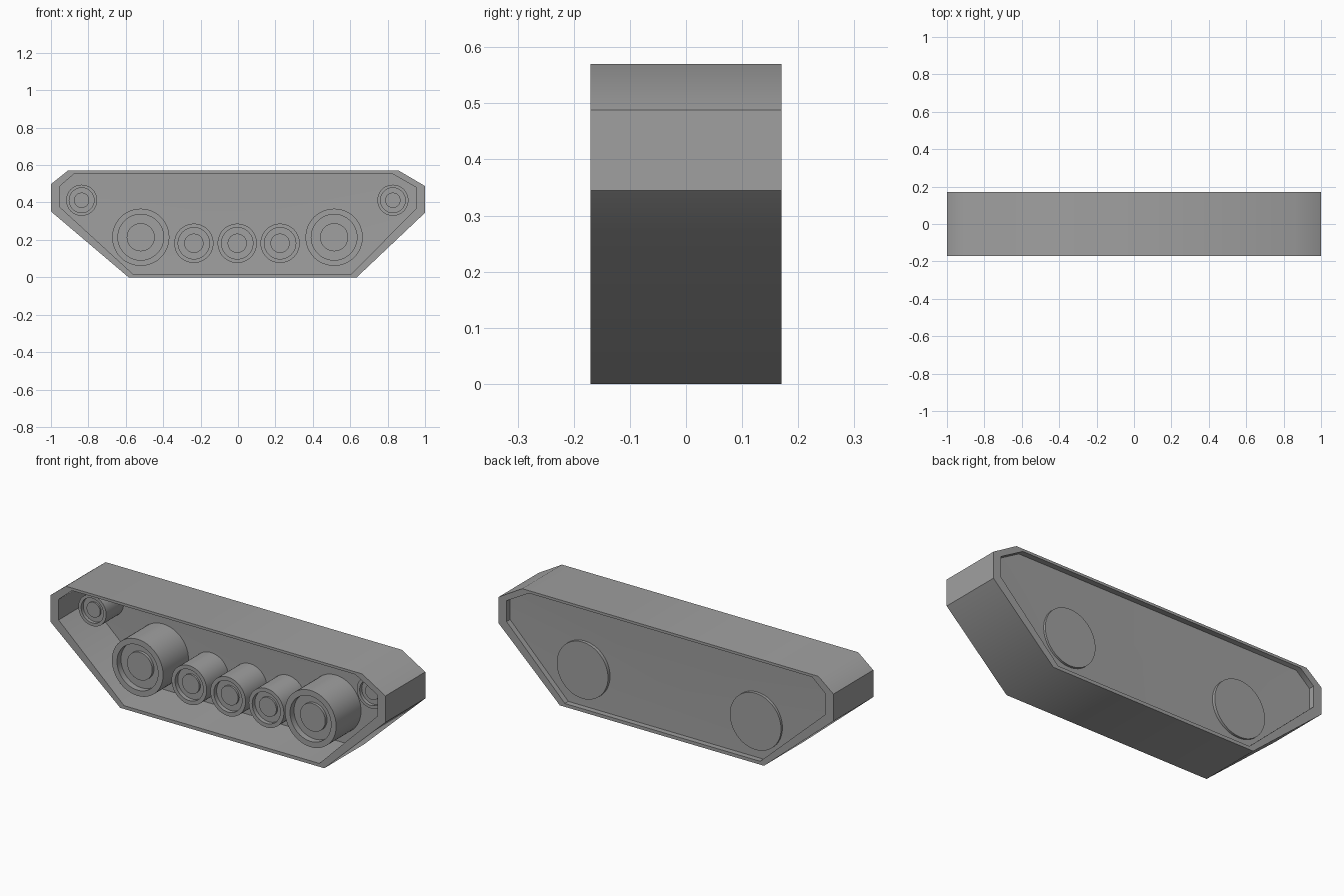
import bpy, bmesh, math

default = bpy.data.objects.get("Cube")
if default:
    bpy.data.objects.remove(default)

grey = bpy.data.materials.new("plain grey")
grey.use_nodes = True
COLOUR = (0.35, 0.35, 0.35, 1)
grey.diffuse_color = COLOUR
grey.node_tree.nodes["Principled BSDF"].inputs["Base Color"].default_value = COLOUR


def finish(bm, name, angle):
    bmesh.ops.recalc_face_normals(bm, faces=bm.faces)
    mesh = bpy.data.meshes.new(name)
    bm.to_mesh(mesh)
    bm.free()
    obj = bpy.data.objects.new(name, mesh)
    bpy.context.collection.objects.link(obj)
    mesh.materials.append(grey)
    bpy.ops.object.select_all(action='DESELECT')
    obj.select_set(True)
    bpy.context.view_layer.objects.active = obj
    bpy.ops.object.shade_smooth_by_angle(angle=math.radians(angle))
    return obj


def skin(bm, loops):
    """Join successive closed loops of points; a single point makes a fan."""
    rings = [[bm.verts.new(p) for p in loop] for loop in loops]
    for a, b in zip(rings, rings[1:]):
        n = max(len(a), len(b))
        for i in range(n):
            j = (i + 1) % n
            corners = [a[i % len(a)], a[j % len(a)], b[j % len(b)], b[i % len(b)]]
            bm.faces.new(list(dict.fromkeys(corners)))


# Track casing: outer belt, thin rim and a recessed, slightly dished web
OUTER = [(-0.585, 0), (0.635, 0), (1, 0.345), (1, 0.488),
         (0.86, 0.57), (-0.91, 0.57), (-1, 0.498), (-1, 0.352)]
INNER = [(-0.562, 0.018), (0.605, 0.018), (0.953, 0.367), (0.953, 0.48),
         (0.82, 0.556), (-0.873, 0.556), (-0.953, 0.487), (-0.953, 0.376)]
HALF, WEB_FRONT, WEB_BACK, DISH = 0.17, 0.095, 0.14, 0.015


def at(profile, y):
    return [(x, y, z) for x, z in profile]


centre = [(0, 0.3)]
bm = bmesh.new()
skin(bm, [at(centre, WEB_FRONT + DISH), at(INNER, WEB_FRONT), at(INNER, -HALF),
          at(OUTER, -HALF), at(OUTER, HALF), at(INNER, HALF),
          at(INNER, WEB_BACK), at(centre, WEB_BACK - DISH)])
finish(bm, "track_casing", 44)


# Wheels: turned drums with a raised rim, a sunk ring and a hub
def wheel(name, x, z, radius, front, back, sides=48):
    rim, hub = radius * 0.8, radius * 0.49
    floor, cap = front + radius * 0.22, front + radius * 0.12
    profile = [(hub, cap), (hub, floor), (rim, floor), (rim, front),
               (radius, front), (radius, back)]
    turns = [2 * math.pi * i / sides for i in range(sides)]
    loops = [[(x + r * math.cos(t), y, z + r * math.sin(t)) for t in turns]
             for r, y in profile]
    bm = bmesh.new()
    skin(bm, [[(x, cap, z)]] + loops + [[(x, back, z)]])
    finish(bm, name, 40)


for side, x in (("right", -0.52), ("left", 0.514)):
    wheel(side + "_drive_wheel", x, 0.214, 0.153, -0.115, 0.15)
for side, x in (("right", -0.836), ("left", 0.828)):
    wheel(side + "_idler_wheel", x, 0.412, 0.083, -0.05, 0.11)
for side, x in (("right", -0.236), ("middle", -0.004), ("left", 0.225)):
    wheel(side + "_road_wheel", x, 0.182, 0.105, -0.08, 0.115)
